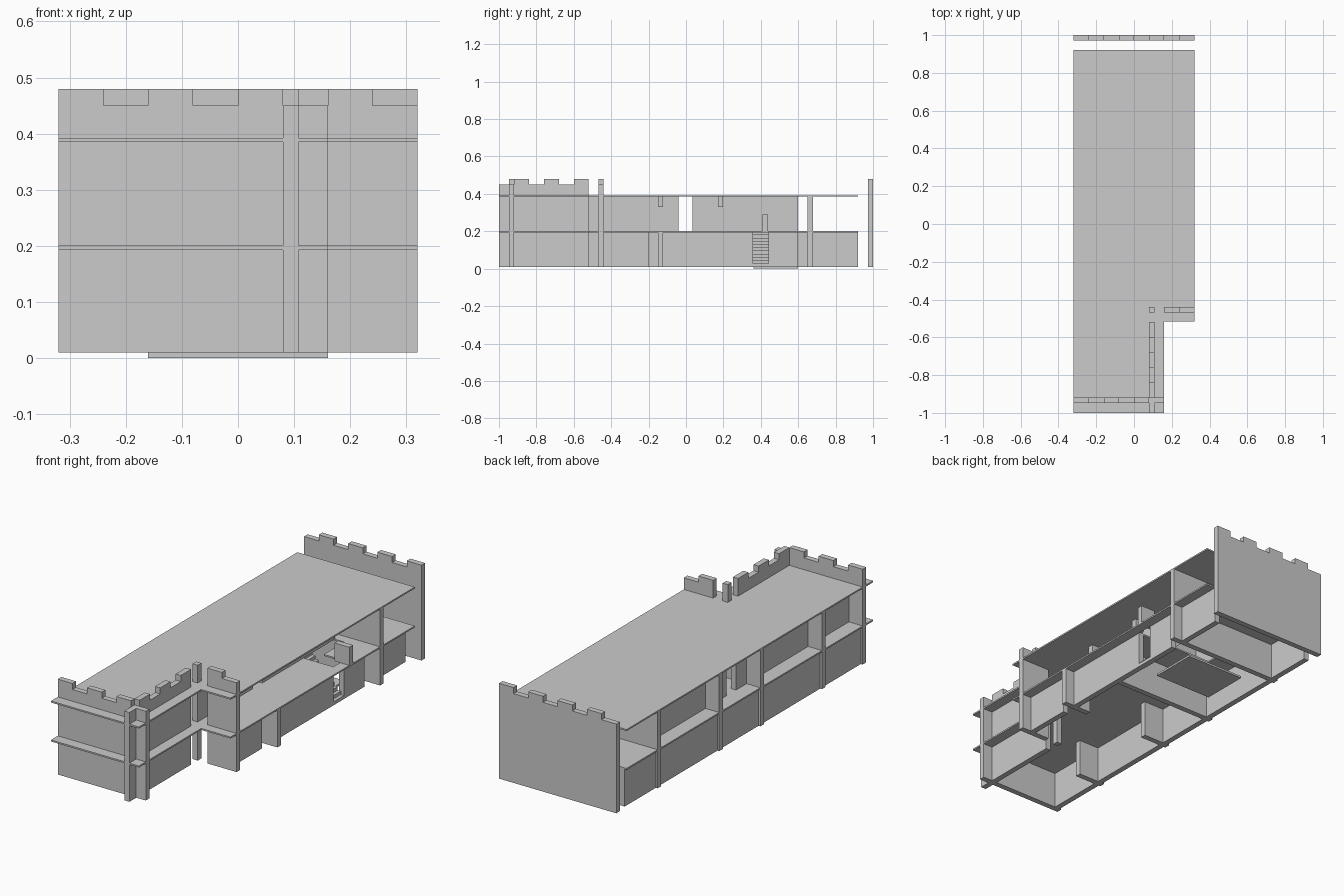
import bpy, bmesh

if "Cube" in bpy.data.objects:
    bpy.data.objects.remove(bpy.data.objects["Cube"])

T = 0.028                       # wall thickness
Z0, FLOOR, ROOF = 0.01, 0.193, 0.385
SLAB = 0.0075


def mesh_object(name, bm):
    bmesh.ops.recalc_face_normals(bm, faces=bm.faces[:])
    me = bpy.data.meshes.new(name)
    bm.to_mesh(me)
    bm.free()
    ob = bpy.data.objects.new(name, me)
    bpy.context.collection.objects.link(ob)
    return ob


def prism(name, pts, depth):
    """Extrude a closed 3D outline along a vector."""
    bm = bmesh.new()
    face = bm.faces.new([bm.verts.new(p) for p in pts])
    ext = bmesh.ops.extrude_face_region(bm, geom=[face])["geom"]
    bmesh.ops.translate(bm, vec=depth, verts=[v for v in ext if isinstance(v, bmesh.types.BMVert)])
    return mesh_object(name, bm)


def box(name, x0, x1, y0, y1, z0, z1):
    return prism(name, [(x0, y0, z0), (x1, y0, z0), (x1, y1, z0), (x0, y1, z0)], (0, 0, z1 - z0))


def battlement(a, b, merlons, low=0.45, high=0.48):
    """Outline (u, z) of a wall from a to b with raised merlons."""
    top = [(a, low)]
    for m0, m1 in merlons:
        top += [(m0, low), (m0, high), (m1, high), (m1, low)]
    top.append((b, low))
    if merlons[0][0] == a:
        top = top[2:]
    if merlons[-1][1] == b:
        top = top[:-2]
    return [(a, Z0), (b, Z0)] + top[::-1]


def wall_x(name, y, a, b, merlons):
    return prism(name, [(u, y, z) for u, z in battlement(a, b, merlons)], (0, T, 0))


def wall_y(name, x, a, b, merlons):
    return prism(name, [(x, u, z) for u, z in battlement(a, b, merlons)], (T, 0, 0))


# Battlemented outer walls
wall_x("back_wall", 1 - T, -0.32, 0.32,
       [(-0.24, -0.16), (-0.08, 0.0), (0.08, 0.16), (0.24, 0.32)])
wall_x("front_wall", -0.947, -0.32, 0.16,
       [(-0.32, -0.24), (-0.16, -0.08), (0.0, 0.08)])
wall_y("front_side_wall", 0.08, -1.0, -0.52,
       [(-0.92, -0.84), (-0.76, -0.68), (-0.60, -0.52)])
wall_x("entrance_wall", -0.468, 0.16, 0.32, [(0.16, 0.24)])
box("corner_post", 0.08, 0.08 + T, -0.468, -0.468 + T, Z0, 0.48)

# L-shaped floor and roof slabs
outline = [(-0.32, -1), (0.16, -1), (0.16, -0.515), (0.32, -0.515), (0.32, 0.92), (-0.32, 0.92)]
floor = prism("upper_floor", [(x, y, FLOOR) for x, y in outline], (0, 0, SLAB))
prism("roof", [(x, y, ROOF) for x, y in outline], (0, 0, SLAB))

# Stairwell opening
hole = prism("stairwell_cutter", [(-0.16, 0.357, 0.15), (0.27, 0.357, 0.15), (0.27, 0.44, 0.15),
                                  (0.16, 0.44, 0.15), (0.16, 0.6, 0.15), (-0.16, 0.6, 0.15)],
             (0, 0, 0.1))
hole.hide_render = True
hole.hide_set(True)
cut = floor.modifiers.new("stairwell", "BOOLEAN")
cut.object = hole
cut.solver = "EXACT"

# Stairs climbing toward the middle
N = 11
profile = [(0.27, Z0)]
for i in range(N):
    x, z = 0.27 - 0.19 * i / N, Z0 + 0.19 * (i + 1) / N
    profile += [(x, z), (x - 0.19 / N, z)]
profile += [(0.08, 0.17), (0.24, Z0)]
prism("stairs", [(x, 0.357, z) for x, z in profile], (0, 0.083, 0))
box("stair_railing", 0.24, 0.32, 0.41, 0.41 + T, 0.2, 0.29)
box("base_plate", -0.16, 0.16, 0.36, 0.6, 0.0, 0.01)

# Long walls on the ground floor
for a, b in [(-0.92, 0.65), (0.675, 0.92)]:
    box("ground_left_wall", -0.31, -0.31 + T, a, b, Z0, FLOOR)
for a, b in [(-0.445, -0.2), (-0.125, 0.357), (0.44, 0.6), (0.675, 0.92)]:
    box("ground_right_wall", 0.27 - T, 0.27, a, b, Z0, FLOOR)

# Long walls on the upper floor, split by the passage
for a, b in [(-0.92, -0.04), (0.035, 0.6)]:
    box("upper_left_wall", -0.245, -0.245 + T, a, b, FLOOR + SLAB, ROOF)
for a, b in [(-0.445, -0.04), (0.035, 0.6)]:
    box("upper_right_wall", 0.08, 0.08 + T, a, b, FLOOR + SLAB, ROOF)

# Cross walls: y start, ground spans, upper spans
cross = [
    (0.65, [(-0.32, 0.32)], [(-0.32, 0.32)]),
    (0.17, [(-0.32, 0.245)], [(-0.32, 0.08)]),
    (-0.15, [(-0.32, -0.17), (0.17, 0.32)], [(-0.32, 0.08)]),
    (-0.63, [(-0.32, -0.17)], [(-0.32, 0.08)]),
]
for y, ground, upper in cross:
    for a, b in ground:
        box("ground_cross_wall", a, b, y, y + T, Z0, FLOOR)
    for a, b in upper:
        box("upper_cross_wall", a, b, y, y + T, FLOOR + SLAB, ROOF)

# Beam ends under the roof on the balcony side
for y in (-0.15, 0.17):
    box("balcony_beam", 0.08, 0.155, y, y + T, 0.33, ROOF)
